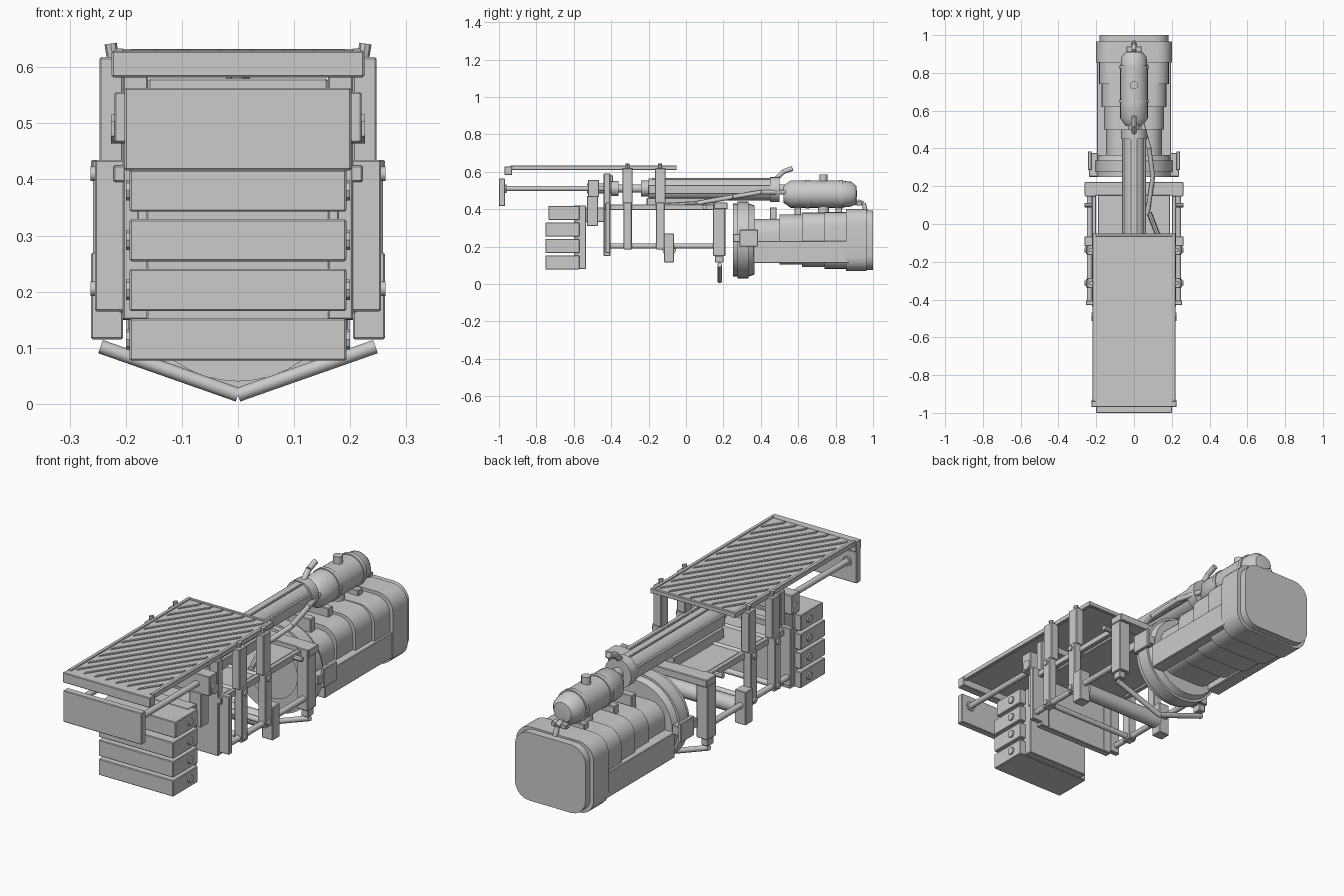
import bpy, bmesh, math
from mathutils import Vector

old = bpy.data.objects.get("Cube")
if old:
    bpy.data.objects.remove(old)

grey = bpy.data.materials.new("plain grey")
grey.use_nodes = True
grey.diffuse_color = (0.6, 0.6, 0.6, 1)
grey.node_tree.nodes["Principled BSDF"].inputs["Base Color"].default_value = (0.6, 0.6, 0.6, 1)


def finish(name, bm, smooth=False):
    bmesh.ops.recalc_face_normals(bm, faces=bm.faces)
    mesh = bpy.data.meshes.new(name)
    bm.to_mesh(mesh)
    bm.free()
    mesh.materials.append(grey)
    ob = bpy.data.objects.new(name, mesh)
    bpy.context.collection.objects.link(ob)
    if smooth:
        bpy.ops.object.select_all(action='DESELECT')
        ob.select_set(True)
        bpy.context.view_layer.objects.active = ob
        bpy.ops.object.shade_smooth_by_angle(angle=math.radians(35))
    return ob


def box(name, x, y, z, bevel=0.003, along_y=False, segments=1):
    """Box from ranges; along_y rounds only the lengthwise edges."""
    bm = bmesh.new()
    bmesh.ops.create_cube(bm, size=1)
    for v in bm.verts:
        v.co = [r[0] + (c + 0.5) * (r[1] - r[0]) for r, c in zip((x, y, z), v.co)]
    edges = [e for e in bm.edges if not along_y
             or abs(e.verts[0].co.y - e.verts[1].co.y) > 1e-5]
    if bevel:
        bmesh.ops.bevel(bm, geom=edges, offset=bevel, segments=segments,
                        affect='EDGES', profile=0.5)
    return finish(name, bm, segments > 1)


def pair(name, x, y, z, bevel=0.003):
    box("left_" + name, x, y, z, bevel)
    box("right_" + name, (-x[1], -x[0]), y, z, bevel)


def rod(name, a, b, r, sides=12):
    a, b = Vector(a), Vector(b)
    bm = bmesh.new()
    bmesh.ops.create_cone(bm, cap_ends=True, segments=sides, radius1=r, radius2=r,
                          depth=(b - a).length)
    turn = (b - a).to_track_quat('Z', 'Y')
    for v in bm.verts:
        v.co = turn @ v.co + (a + b) / 2
    return finish(name, bm, sides > 8)


def lathe(name, profile, z, sides=24):
    """Spin (y, radius) pairs around a lengthwise axis at height z."""
    bm = bmesh.new()
    verts = [bm.verts.new((r, y, z)) for y, r in profile]
    edges = [bm.edges.new(p) for p in zip(verts, verts[1:])]
    bmesh.ops.spin(bm, geom=verts + edges, cent=(0, 0, z), axis=(0, 1, 0),
                   angle=math.tau, steps=sides)
    bmesh.ops.remove_doubles(bm, verts=bm.verts, dist=1e-4)
    return finish(name, bm, True)


def pipe(name, points, r):
    for i, (a, b) in enumerate(zip(points, points[1:])):
        rod(f"{name}_{i}", a, b, r)


# Deck: tray, front lip, rims and diagonal tread bars
box("deck_plate", (-.215, .215), (-.94, -.05), (.616, .628), 0)
box("deck_lip", (-.225, .225), (-.97, -.93), (.582, .629))
pair("deck_rim", (.203, .22), (-.94, -.05), (.61, .633), .002)
box("deck_rear_rim", (-.215, .215), (-.065, -.05), (.612, .632), .002)
bm = bmesh.new()
slope, half, count = 1.5, .19, 16
for i in range(count):
    mid = -1.12 + i * 0.083
    lo = max(-half, (-.92 - mid) / slope)
    hi = min(half, (-.08 - mid) / slope)
    if hi - lo > .03:
        corners = [bm.verts.new((px, mid + slope * px + d, .628))
                   for px, d in ((lo, -.01), (hi, -.01), (hi, .01), (lo, .01))]
        top = bmesh.ops.extrude_face_region(bm, geom=[bm.faces.new(corners)])
        for v in top["geom"]:
            if isinstance(v, bmesh.types.BMVert):
                v.co.z += .004
finish("deck_tread_bars", bm)

# Bumper with its two push rods
box("bumper", (-.202, .202), (-1, -.967), (.416, .563))
for side, s in (("left", 1), ("right", -1)):
    rod(side + "_push_rod", (s * .155, -.98, .51), (s * .155, -.44, .51), .014)
    rod(side + "_push_rod_bolt", (s * .155, -1, .51), (s * .155, -.96, .51), .023, 8)
    rod(side + "_carrier_bolt", (s * .2, -.49, .49), (s * .226, -.49, .49), .026, 6)
box("carrier_beam", (-.22, .22), (-.525, -.465), (.465, .556))
pair("carrier_leg", (.12, .18), (-.53, -.47), (.31, .47))
box("upper_cross_beam", (-.16, .16), (-.43, -.39), (.545, .58))

# Stack of four counterweights
for i in range(4):
    z = .077 + i * .0885
    y = -.735 if i == 3 else -.752
    box(f"weight_{i}", (-.193, .193), (y, -.57), (z, z + .075))
    rod(f"weight_bolt_{i}", (-.2, -.63, z + .038), (.2, -.63, z + .038), .018, 8)
box("weight_carrier", (-.163, .163), (-.6, -.535), (.08, .42))
box("weight_bridge", (-.13, .13), (-.54, -.43), (.33, .41))

# Side frame: end plate, posts and rails
box("front_frame_plate", (-.205, .205), (-.44, -.407), (.15, .44))
pair("front_post", (.16, .205), (-.44, -.405), (.15, .59))
pair("front_side_post", (.2, .255), (-.43, -.405), (.165, .435))
for i, y in enumerate((-.34, -.165)):
    pair(f"upper_post_{i}", (.205, .247), (y, y + .055), (.43, .618))
    pair(f"lower_post_{i}", (.215, .255), (y + .005, y + .05), (.185, .435))
    for z in (.205, .41):
        rod(f"cross_rod_{i}_{z}", (-.263, y + .027, z), (.263, y + .027, z), .013)
    for s in (-1, 1):
        rod(f"post_stud_{i}_{s}", (s * .222, y + .027, .61), (s * .227, y + .027, .642), .011, 8)
pair("rear_post", (.2, .258), (.145, .21), (.15, .435))
pair("rear_post_foot", (.217, .252), (.155, .2), (.115, .15))
pair("roller_bracket", (.205, .262), (-.118, -.065), (.115, .27))
pair("upper_rail", (.2, .222), (-.44, .2), (.395, .425))
for s in (-1, 1):
    rod(f"lower_rail_{s}", (s * .235, -.43, .203), (s * .235, .15, .203), .014)
    rod(f"rail_bolt_{s}", (s * .2, .1, .41), (s * .262, .1, .41), .012, 8)
rod("cross_roller", (-.21, -.09, .185), (.21, -.09, .185), .036, 20)
box("rear_cross_bar", (-.262, .262), (.15, .222), (.4, .435))
box("bed_plate", (-.19, .19), (-.43, .16), (.395, .415))

# V shaped brace under the rear posts
pipe("v_brace", [(-.245, .18, .102), (0, .18, .016), (.245, .18, .102)], .0125)

# Long cylinder on top
lathe("piston_rod", [(-.53, 0), (-.53, .026), (-.4, .026), (-.4, .04), (-.36, .04),
                     (-.36, .022), (-.24, .022), (-.24, .042), (-.2, .042), (-.2, 0)], .51)
lathe("main_cylinder", [(-.2, 0), (-.2, .058), (.45, .058), (.45, .068), (.5, .068),
                        (.5, .028), (.53, .028), (.53, 0)], .505, 16)
pair("cylinder_strip", (.035, .064), (-.2, .46), (.48, .53))
box("cylinder_top_strip", (-.018, .018), (-.18, .46), (.55, .567))
box("cylinder_saddle", (-.05, .05), (-.21, .16), (.41, .46))

# Small tank with cap, bands, hoses and lever
lathe("small_tank", [(.52, 0), (.52, .045), (.56, .073), (.64, .073), (.64, .077), (.66, .077),
                     (.66, .073), (.82, .073), (.82, .077), (.84, .077), (.84, .071),
                     (.885, .066), (.91, .045), (.915, 0)], .48)
rod("tank_cap", (0, .735, .54), (0, .735, .585), .021)
rod("tank_stub", (0, .735, .37), (0, .735, .42), .03)
pipe("tank_return_hose", [(0, .89, .43), (0, .92, .44), (0, .95, .43), (0, .96, .39)], .012)
box("hose_clamp", (-.04, .04), (.91, .94), (.42, .44))
pipe("bent_outlet", [(0, .47, .55), (0, .52, .6), (0, .57, .618)], .013)
pipe("feed_hose", [(.04, .54, .49), (.08, .4, .49), (.1, .25, .465), (.07, .05, .43)], .012)
rod("bed_lever", (.08, .06, .43), (.15, -.12, .42), .013, 8)
for i, y in enumerate((.45, .58, .8)):
    box(f"engine_top_lug_{i}", (-.06, .06), (y, y + .035), (.34, .41))

# Mounting ring with side clamps
lathe("mounting_ring", [(.25, .13), (.25, .195), (.275, .195), (.275, .206), (.335, .206),
                        (.335, .195), (.365, .185), (.365, 0)], .235, 40)
lathe("ring_hub", [(.27, 0), (.27, .15)], .235, 40)
pair("ring_clamp", (.19, .238), (.25, .375), (.225, .268))
pair("ring_clamp_plate", (.225, .243), (.285, .385), (.2, .29))

# Large ribbed body: rounded sections growing toward the back
for i, (y0, y1, w, z0, z1) in enumerate((
        (.36, .5, .147, .115, .348), (.5, .62, .158, .105, .37), (.62, .74, .172, .09, .382),
        (.74, .86, .185, .08, .385), (.855, .965, .2, .068, .4), (.96, 1, .182, .075, .392))):
    box(f"body_section_{i}", (-w, w), (y0, y1), (z0, z1), .075, True, 5)
pair("body_side_panel", (.13, .196), (.36, .87), (.112, .23))
